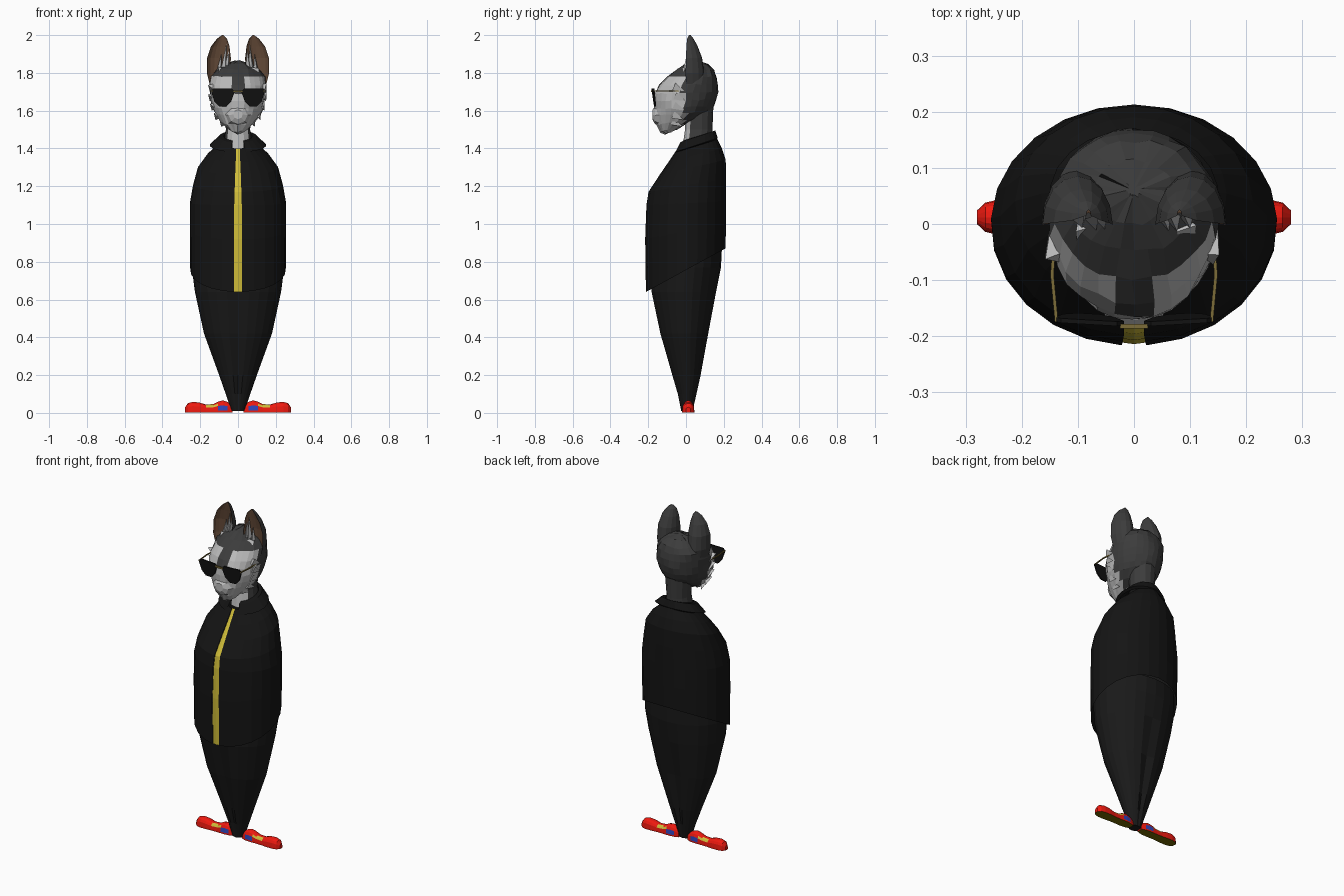
import bpy, bmesh, math, random
from mathutils import Vector

if "Cube" in bpy.data.objects:
    bpy.data.objects.remove(bpy.data.objects["Cube"])

random.seed(4)


def mat(name, r, g, b):
    m = bpy.data.materials.new(name)
    m.diffuse_color = (r, g, b, 1)
    m.use_nodes = True
    m.node_tree.nodes["Principled BSDF"].inputs["Base Color"].default_value = m.diffuse_color
    return m


BLACK = mat("black cloth", .007, .007, .007)
TROUSER = mat("trouser cloth", .010, .010, .010)
DARK = mat("dark fur", .045, .045, .045)
LIGHT = mat("light fur", .50, .50, .50)
BROWN = mat("inner ear", .13, .07, .04)
YELLOW = mat("yellow", .62, .50, .04)
OLIVE = mat("sole", .16, .13, .0)
RED = mat("red", .85, .01, .005)
BLUE = mat("blue", .03, .06, .5)
GLASS = mat("dark lens", .006, .006, .006)
GOLD = mat("gold wire", .2, .15, .04)


def finish(name, bm, mats, pick=None):
    bmesh.ops.recalc_face_normals(bm, faces=bm.faces[:])
    bm.normal_update()
    if pick:
        for f in bm.faces:
            f.material_index = pick(f.calc_center_median(), f.normal)
    me = bpy.data.meshes.new(name)
    bm.to_mesh(me)
    bm.free()
    for m in mats:
        me.materials.append(m)
    ob = bpy.data.objects.new(name, me)
    bpy.context.collection.objects.link(ob)
    return ob


def skin(name, rings, mats, closed=True, caps=True, pick=None, jitter=0):
    """Join a list of point rings with quads."""
    bm = bmesh.new()
    j = lambda: random.uniform(-jitter, jitter)
    vs = [[bm.verts.new((p[0] + j(), p[1] + j(), p[2] + j())) for p in r] for r in rings]
    n = len(rings[0])
    for a, b in zip(vs, vs[1:]):
        for i in range(n if closed else n - 1):
            k = (i + 1) % n
            bm.faces.new((a[i], a[k], b[k], b[i]))
    if caps and closed:
        bm.faces.new(vs[0])
        bm.faces.new(vs[-1])
    return finish(name, bm, mats, pick)


def oval(zf, zb, yf, yb, rx, n=24, gap=0):
    """Oval ring tilted from front height zf to back height zb; optional front gap."""
    a0 = math.asin(gap / rx) if gap else 0
    pts = []
    for i in range(n + 1 if gap else n):
        a = a0 + (2 * math.pi - 2 * a0) * i / n
        c = math.cos(a)
        pts.append((rx * math.sin(a), (yf + yb) / 2 - (yb - yf) / 2 * c,
                    zf + (zb - zf) * (1 - c) / 2))
    return pts


def spike(name, base, tip, r, m):
    """Three-sided fur tuft."""
    base, tip = Vector(base), Vector(tip)
    d = (tip - base).normalized()
    u = d.orthogonal().normalized()
    w = d.cross(u)
    ring = [base + r * (u * math.cos(t) + w * math.sin(t)) for t in (0, 2.09, 4.19)]
    bm = bmesh.new()
    v = [bm.verts.new(p) for p in ring]
    t = bm.verts.new(tip)
    bm.faces.new(v)
    for i in range(3):
        bm.faces.new((v[i], v[(i + 1) % 3], t))
    return finish(name, bm, [m])


# Tapered legs with a shallow crease at front and back
legs = []
for z, yf, yb, rx, dent in [(.01, -.025, .035, .035, 0), (.1, -.045, .057, .065, .01),
                            (.2, -.075, .08, .10, .016), (.42, -.14, .122, .18, .014),
                            (.64, -.188, .165, .228, .006), (.77, -.19, .185, .245, 0),
                            (.87, -.18, .19, .24, 0)]:
    r = oval(z, z, yf, yb, rx)
    for i, s in ((0, 1), (12, -1)):
        x, y, zz = r[i]
        r[i] = (x, y + s * dent, zz)
    legs.append(r)
skin("trousers", legs, [TROUSER])

# Jacket shell, open down the front
jacket = [(.64, .87, -.213, .208, .253, .022), (.92, 1.0, -.217, .213, .255, .022),
          (1.10, 1.12, -.21, .213, .255, .020), (1.17, 1.24, -.199, .213, .238, .018),
          (1.26, 1.34, -.140, .21, .212, .015), (1.33, 1.40, -.092, .19, .165, .012),
          (1.40, 1.46, -.045, .16, .09, .010)]
skin("jacket", [oval(*r[:5], 24, r[5]) for r in jacket], [BLACK], closed=False)

# Yellow zip strip just behind the jacket edges
skin("zip", [[(-g - .001, yf + .006, zf), (0, yf + .003, zf), (g + .001, yf + .006, zf)]
             for zf, _, yf, _, _, g in jacket], [YELLOW], closed=False)

# Turned-down collar
skin("collar", [oval(1.40, 1.46, -.03, .14, .085, 20, .03),
                oval(1.44, 1.49, -.02, .145, .075, 20, .03),
                oval(1.43, 1.495, -.035, .155, .10, 20, .03),
                oval(1.38, 1.455, -.06, .168, .15, 20, .04),
                oval(1.38, 1.445, -.05, .16, .13, 20, .04)], [BLACK], closed=False)

# Neck, pale at the throat
skin("neck", [oval(1.40, 1.40, -.02, .14, .08, 14), oval(1.5, 1.5, -.005, .14, .066, 14),
              oval(1.62, 1.62, -.005, .145, .075, 14)], [DARK, LIGHT],
     pick=lambda c, n: int(c.y < .03))

# Head with a pale face mask
head = [(1.475, 1.50, -.11, -.05, .015), (1.487, 1.53, -.135, .0, .05),
        (1.525, 1.56, -.155, .07, .09), (1.575, 1.60, -.165, .13, .122),
        (1.61, 1.625, -.168, .148, .135), (1.65, 1.66, -.168, .163, .144),
        (1.69, 1.70, -.167, .17, .15), (1.735, 1.74, -.143, .17, .151),
        (1.78, 1.78, -.10, .163, .143), (1.82, 1.815, -.05, .148, .116),
        (1.85, 1.845, .0, .115, .07), (1.865, 1.862, .05, .07, .012)]


def mask(c, n):
    edge = .015 * math.sin(c.z * 90)
    brow = c.z < 1.69 or (c.z < 1.79 and abs(c.x) > .045)
    return int(c.y < -.015 + edge and brow)


skin("head", [oval(*r, 28) for r in head], [DARK, LIGHT], pick=mask, jitter=.004)

# Muzzle with a nose
skin("muzzle", [[(w * math.cos(t), y, z + h * math.sin(t)) for t in
                 [i * math.pi / 4 for i in range(8)]]
                for y, z, w, h in [(-.13, 1.58, .075, .07), (-.165, 1.575, .05, .045),
                                   (-.178, 1.58, .025, .025)]], [LIGHT])

for s in (-1, 1):
    side = "left" if s < 0 else "right"
    # Ears: dark curved back, brown hollow
    levels = [(1.74, .06, .15, .0, .09), (1.80, .04, .165, -.002, .098),
              (1.88, .038, .163, .0, .085), (1.94, .045, .143, .002, .06),
              (1.98, .058, .112, .006, .035), (2.0, .077, .085, .015, .01)]
    for nm, k, m in (("ear_back", 1, DARK), ("ear_inner", .45, BROWN)):
        rows = []
        for z, x0, x1, y, d in levels:
            rows.append([(s * ((x0 + x1) / 2 - (x1 - x0) / 2 * math.cos(t)),
                          y + k * d * math.sin(t), z)
                         for t in [i * math.pi / 8 for i in range(9)]])
        skin(side + "_" + nm, rows, [m], closed=False)
    # Ear fluff
    for bx, bz, tx, tz in ((.075, 1.79, .062, 1.95), (.10, 1.78, .088, 1.90),
                           (.06, 1.80, .048, 1.92), (.09, 1.82, .10, 1.72)):
        spike(side + "_ear_fluff", (s * bx, .0, bz), (s * tx, .018 if tz > 1.8 else -.075, tz),
              .022, LIGHT)
    # Cheek tufts along the mask edge
    for x, y, z in ((.135, -.04, 1.72), (.135, -.035, 1.67), (.125, -.04, 1.62),
                    (.105, -.045, 1.57), (.075, -.05, 1.535)):
        spike(side + "_cheek_tuft", (s * x, y - .02, z + .01),
              (s * (x + .014), y + .035, z - .02), .024, LIGHT)

    # Sunglasses lens
    bm = bmesh.new()
    outline = [(.018, 1.70), (.03, 1.716), (.13, 1.718), (.142, 1.703), (.126, 1.65),
               (.10, 1.622), (.062, 1.622), (.035, 1.65)]
    f = bm.faces.new([bm.verts.new((s * x, -.183 + (1.71 - z) * .12 + .06 * x, z))
                      for x, z in outline])
    ext = bmesh.ops.extrude_face_region(bm, geom=[f])
    bmesh.ops.translate(bm, vec=(0, .008, 0),
                        verts=[v for v in ext["geom"] if isinstance(v, bmesh.types.BMVert)])
    finish(side + "_lens", bm, [GLASS])
    # Temple wire
    skin(side + "_temple", [[(s * x + a, y, 1.705 + b) for a, b in
                             ((-.003, -.003), (.003, -.003), (.003, .003), (-.003, .003))]
                            for x, y in ((.138, -.175), (.146, -.09), (.14, -.01))], [GOLD])

    # Outward-pointing shoes
    rings = []
    for x, zt, w in [(.03, .045, .018), (.055, .058, .026), (.08, .066, .029), (.105, .06, .029),
                     (.13, .047, .028), (.17, .044, .029), (.205, .055, .032),
                     (.24, .058, .032), (.265, .051, .026), (.28, .03, .012)]:
        dome = [(s * x, .012 + w * math.cos(t), .012 + (zt - .012) * math.sin(t) ** .7)
                for t in [i * math.pi / 8 for i in range(8)] + [math.pi - 1e-6]]
        rings.append([(s * x, .012 + w, .003)] + dome + [(s * x, .012 - w, .003)])

    def shoe_mat(c, n):
        if n.z < -.5:
            return 1
        if .05 < abs(c.x) < .11 and .012 < c.z < .04:
            return 2
        if .11 < abs(c.x) < .17 and .025 < c.z < .043:
            return 3
        return 0
    skin(side + "_shoe", rings, [RED, OLIVE, BLUE, YELLOW], pick=shoe_mat)

# Sunglasses bridge
skin("glasses_bridge", [[(x, -.182 + a, 1.703 + b) for a, b in
                         ((-.004, -.005), (.004, -.005), (.004, .005), (-.004, .005))]
                        for x in (-.025, .025)], [GOLD])
